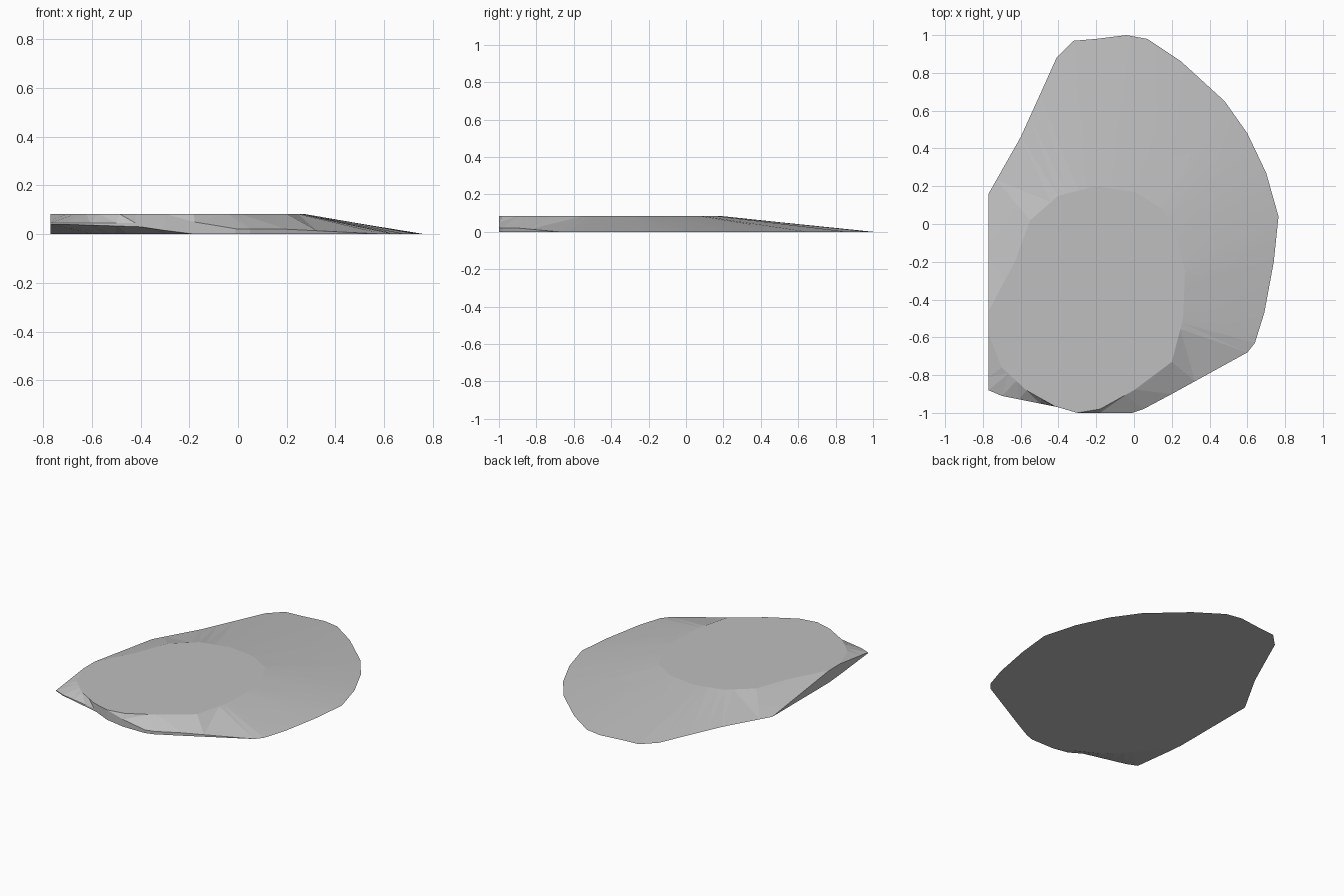
import bpy
import bmesh
import math
from mathutils import Vector

TOP = 0.083
CENTRE = Vector((-0.2, -0.4))

cube = bpy.data.objects.get("Cube")
if cube:
    bpy.data.objects.remove(cube)

# Widest outline, anticlockwise: x, y, lower rim height, upper rim height
right_and_back = [
    (0.6, -0.68, 0, 0), (0.64, -0.63, 0, 0), (0.69, -0.47, 0, 0),
    (0.74, -0.2, 0, 0), (0.765, 0.04, 0, 0), (0.7, 0.27, 0, 0),
    (0.6, 0.48, 0, 0), (0.48, 0.65, 0, 0), (0.25, 0.86, 0, 0),
    (0.07, 0.98, 0, 0), (-0.04, 1, 0, 0), (-0.2, 0.98, 0, 0),
    (-0.32, 0.97, 0, 0), (-0.41, 0.88, 0, 0), (-0.5, 0.68, 0, 0),
    (-0.6, 0.46, 0, 0), (-0.77, 0.16, 0, 0)]
broken_side = [
    (-0.77, -0.46, 0, TOP), (-0.77, -0.58, 0.01, TOP),
    (-0.77, -0.88, 0.04, 0.046), (-0.7, -0.91, 0.04, 0.046),
    (-0.4, -0.97, 0.03, 0.045)]
front_side = [
    (-0.3, -1, 0.015, TOP), (-0.18, -1, 0, 0.05), (-0.01, -1, 0, 0.022),
    (0.05, -0.98, 0, 0.02), (0.2, -0.9, 0, 0.02)]

# Flat crown and the undercut part of the foot
crown = [
    (-0.4, 0.15), (-0.55, 0.02), (-0.63, -0.2), (-0.77, -0.46), (-0.77, -0.58),
    (-0.7, -0.76), (-0.57, -0.88), (-0.42, -0.965), (-0.3, -1), (-0.18, -0.98),
    (0, -0.88), (0.2, -0.73), (0.26, -0.5), (0.27, -0.25), (0.22, -0.05),
    (0.15, 0.08), (0, 0.17), (-0.2, 0.2)]
undercut = [(-0.77, -0.46), (-0.62, -0.68), (-0.45, -0.86), (-0.18, -1)]

outline = right_and_back + broken_side + front_side
foot_line = [p[:2] for p in right_and_back] + undercut + [p[:2] for p in front_side[2:]]
lower_rim = [Vector((x, y, lo)) for x, y, lo, hi in outline]
upper_rim = [Vector((x, y, hi)) for x, y, lo, hi in outline]
foot = [Vector((x, y, 0)) for x, y in foot_line]
crown_rim = [Vector((x, y, TOP)) for x, y in crown]
rings = [foot, lower_rim, upper_rim, crown_rim]


def cross(a, b):
    return a.x * b.y - a.y * b.x


def sample(ring, angle):
    """Point where a ray from the centre meets a closed ring."""
    ray = Vector((math.cos(angle), math.sin(angle)))
    for a, b in zip(ring, ring[1:] + ring[:1]):
        start, end = a.xy - CENTRE, b.xy - CENTRE
        side_a, side_b = cross(ray, start), cross(ray, end)
        if side_a <= 1e-6 and side_b > 1e-6 and (start + end).dot(ray) > 0:
            return a.lerp(b, side_a / (side_a - side_b))
    return ring[0].copy()


# Directions through every ring corner keep the outline exact
angles = {round(math.atan2(p.y - CENTRE.y, p.x - CENTRE.x), 4)
          for ring in rings for p in ring}
angles = sorted(angles)

# Loft the stone from foot to crown
bm = bmesh.new()
loops = [[bm.verts.new(sample(ring, angle)) for angle in angles] for ring in rings]
for low, high in zip(loops, loops[1:]):
    for i in range(len(angles)):
        j = (i + 1) % len(angles)
        bm.faces.new((low[i], low[j], high[j], high[i]))
bm.faces.new(loops[-1])
bm.faces.new(list(reversed(loops[0])))
bmesh.ops.remove_doubles(bm, verts=bm.verts, dist=0.0005)
bmesh.ops.triangulate(bm, faces=bm.faces)
bmesh.ops.recalc_face_normals(bm, faces=bm.faces)

mesh = bpy.data.meshes.new("flat_stone")
bm.to_mesh(mesh)
bm.free()
stone = bpy.data.objects.new("flat_stone", mesh)
bpy.context.collection.objects.link(stone)

# Plain grey stone
grey = bpy.data.materials.new("stone_grey")
grey.use_nodes = True
colour = (0.52, 0.52, 0.52, 1)
grey.diffuse_color = colour
grey.node_tree.nodes["Principled BSDF"].inputs["Base Color"].default_value = colour
mesh.materials.append(grey)

bpy.context.view_layer.objects.active = stone
stone.select_set(True)
bpy.ops.object.shade_smooth_by_angle(angle=math.radians(4))
